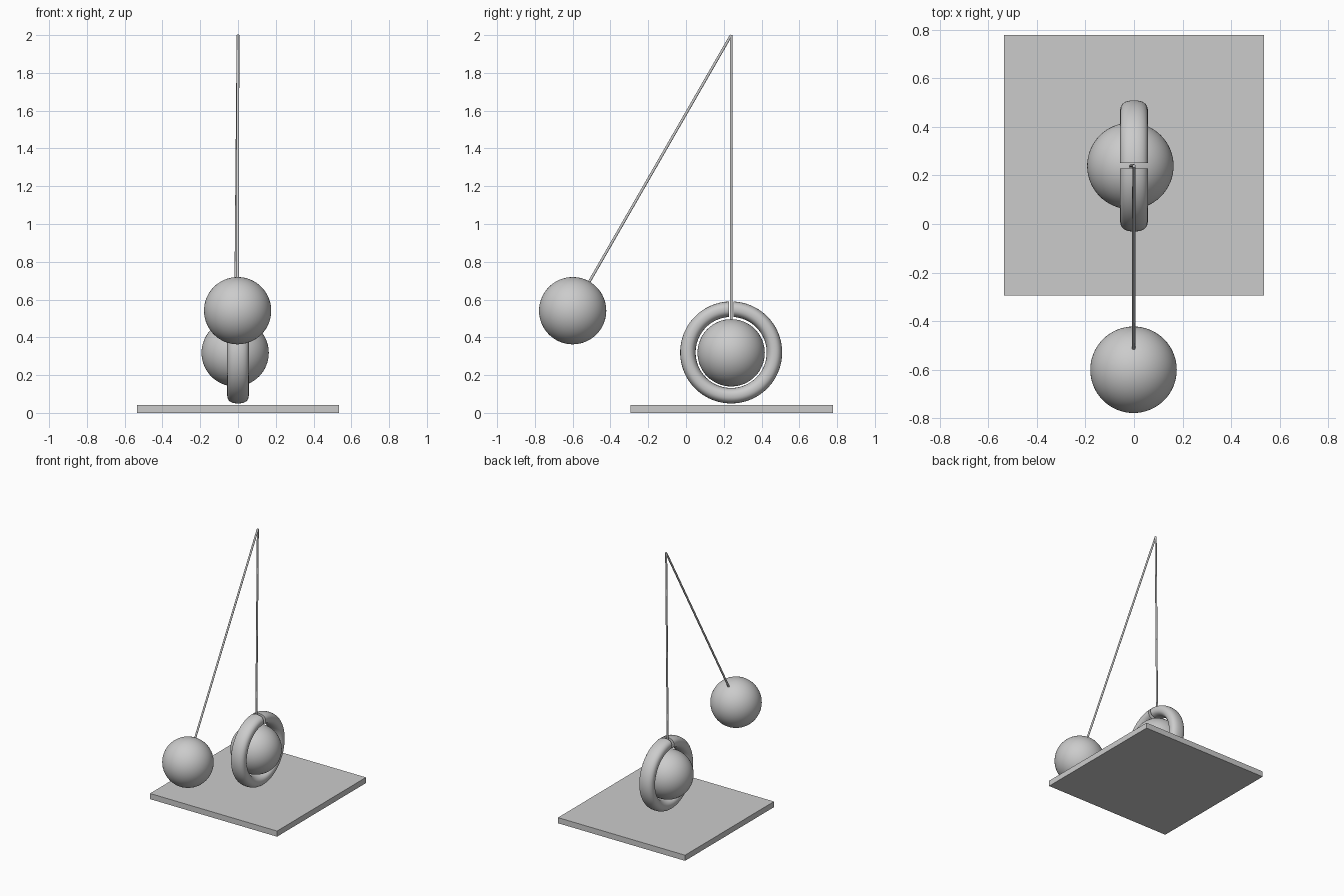
import bpy, bmesh, math
from mathutils import Vector

if "Cube" in bpy.data.objects:
    bpy.data.objects.remove(bpy.data.objects["Cube"])

grey = bpy.data.materials.new("plain_grey")
grey.diffuse_color = (0.6, 0.6, 0.6, 1)
grey.use_nodes = True
grey.node_tree.nodes["Principled BSDF"].inputs["Base Color"].default_value = grey.diffuse_color

PIVOT = Vector((0, 0.239, 2.0))
BALL_R = 0.178
SWING_BALL = Vector((-0.002, -0.6, 0.541))
REST_BALL = Vector((-0.015, 0.239, 0.318))


def finish(obj, name, smooth=True):
    obj.name = name
    obj.data.materials.append(grey)
    if smooth:
        bpy.ops.object.select_all(action='DESELECT')
        obj.select_set(True)
        bpy.context.view_layer.objects.active = obj
        bpy.ops.object.shade_smooth_by_angle(angle=math.radians(40))


def ball(name, centre):
    bpy.ops.mesh.primitive_uv_sphere_add(segments=64, ring_count=32, radius=BALL_R, location=centre)
    finish(bpy.context.object, name)


def cord(name, start, end, radius=0.007):
    d = end - start
    bpy.ops.mesh.primitive_cylinder_add(vertices=16, radius=radius, depth=d.length,
                                        location=(start + end) / 2)
    obj = bpy.context.object
    obj.rotation_euler = d.to_track_quat('Z', 'Y').to_euler()
    finish(obj, name)


# base plate
bpy.ops.mesh.primitive_cube_add(size=1, location=(0, 0.241, 0.0215))
plate = bpy.context.object
plate.scale = (1.072, 1.072, 0.043)
finish(plate, "base_plate", smooth=False)

# two balls, each hung from the shared pivot
for label, centre in (("swinging", SWING_BALL), ("resting", REST_BALL)):
    ball(label + "_ball", centre)
    toward = (PIVOT - centre).normalized()
    cord(label + "_cord", PIVOT, centre + toward * (BALL_R - 0.01))

# open ring around the resting ball: oval section swept with a slot at the top
bm = bmesh.new()
SECT, STEPS = 32, 96
MAJOR, HALF_R, HALF_X, GAP = 0.229, 0.041, 0.057, 0.0115
CENTRE_Z = 0.32
loops = []
for i in range(STEPS + 1):
    t = i / STEPS
    loop = []
    for j in range(SECT):
        a = 2 * math.pi * j / SECT
        c, s = math.cos(a), math.sin(a)
        r = MAJOR + HALF_R * math.copysign(abs(c) ** 0.85, c)
        x = HALF_X * math.copysign(abs(s) ** 0.85, s)
        start = math.asin(GAP / r)          # keeps the slot walls parallel
        ang = start + t * (2 * math.pi - 2 * start)
        loop.append(bm.verts.new((x, 0.239 + r * math.sin(ang), CENTRE_Z + r * math.cos(ang))))
    loops.append(loop)
for a, b in zip(loops, loops[1:]):
    for j in range(SECT):
        k = (j + 1) % SECT
        bm.faces.new((a[j], a[k], b[k], b[j]))
bm.faces.new(loops[0])
bm.faces.new(loops[-1])
bmesh.ops.recalc_face_normals(bm, faces=bm.faces)
mesh = bpy.data.meshes.new("slotted_ring")
bm.to_mesh(mesh)
bm.free()
ring = bpy.data.objects.new("slotted_ring", mesh)
bpy.context.collection.objects.link(ring)
finish(ring, "slotted_ring")
